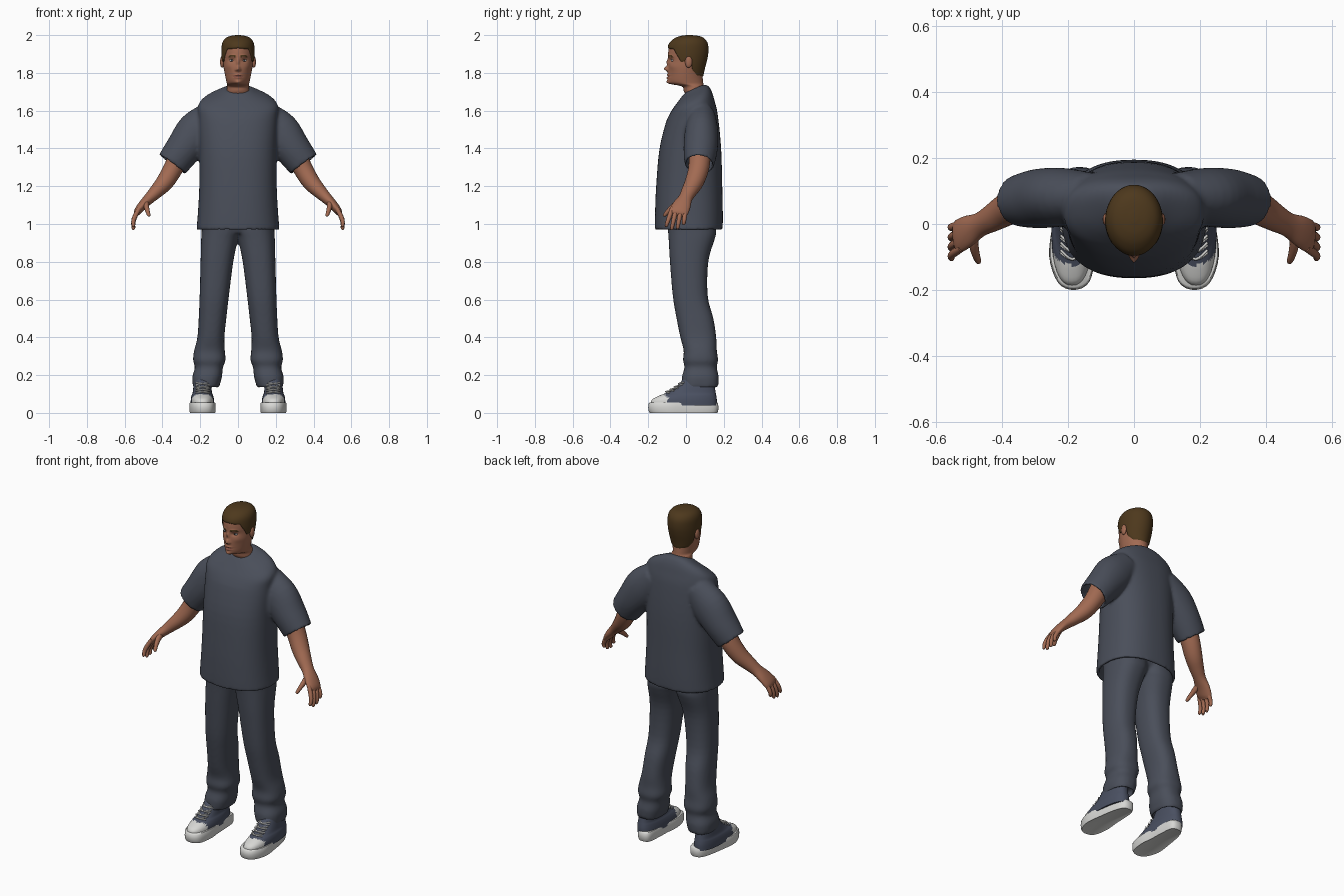
import bpy, bmesh
from math import sin, cos, pi, exp, radians
from mathutils import Vector

if "Cube" in bpy.data.objects:
    bpy.data.objects.remove(bpy.data.objects["Cube"])


def material(name, r, g, b):
    m = bpy.data.materials.new(name)
    m.use_nodes = True
    m.diffuse_color = (r, g, b, 1)
    bsdf = m.node_tree.nodes["Principled BSDF"]
    bsdf.inputs["Base Color"].default_value = (r, g, b, 1)
    bsdf.inputs["Roughness"].default_value = 0.8
    return m


CLOTH = material("slate cloth", .068, .077, .102)
SKIN = material("skin", .36, .145, .085)
HAIR = material("brown hair", .075, .04, .012)
LIP = material("lip", .27, .095, .065)
EYE = material("eye white", .45, .45, .45)
IRIS = material("dark iris", .03, .04, .05)
CANVAS = material("shoe canvas", .068, .08, .12)
WHITE = material("white rubber", .68, .68, .66)


def spline(rows, t):
    """Smooth interpolation of a table of rows at row index t."""
    last = len(rows) - 1
    i = min(int(t), last - 1)
    f = t - i
    a, b, c, d = (rows[min(max(k, 0), last)] for k in range(i - 1, i + 3))
    return [q + f * .5 * (r - p + f * (2 * p - 5 * q + 4 * r - s + f * (3 * (q - r) + s - p)))
            for p, q, r, s in zip(a, b, c, d)]


def samples(rows, steps):
    return [spline(rows, k / steps) for k in range((len(rows) - 1) * steps + 1)]


def power(v, p):
    return (1 if v > 0 else -1) * abs(v) ** (2 / p)


def slabs(rows, n=40, steps=4, p=2.4):
    """Level rings from rows of z, x range and y range."""
    return [[Vector(((x0 + x1) / 2 + (x1 - x0) / 2 * power(sin(2 * pi * k / n), p),
                     (y0 + y1) / 2 - (y1 - y0) / 2 * power(cos(2 * pi * k / n), p), z))
             for k in range(n)] for z, x0, x1, y0, y1 in samples(rows, steps)]


def tube(rows, n=16, steps=4):
    """Rings across a path from rows of x, y, z and two radii."""
    s = samples(rows, steps)
    pts = [Vector(r[:3]) for r in s]
    rings = []
    for i, (c, r) in enumerate(zip(pts, s)):
        t = (pts[min(i + 1, len(pts) - 1)] - pts[max(i - 1, 0)]).normalized()
        v = (Vector((0, 1, 0)) - t * t.y).normalized()
        u = t.cross(v)
        rings.append([c + u * r[3] * cos(2 * pi * k / n) + v * r[4] * sin(2 * pi * k / n)
                      for k in range(n)])
    return rings


def tuck(rings, depth, scale):
    """Turn the last ring inward to make a hollow hem."""
    def shrink(ring):
        c = sum(ring, Vector()) / len(ring)
        return [c + (p - c) * scale for p in ring]
    return rings + [shrink(rings[-1]), shrink(rings[-1 - depth])]


def flipped(rings):
    return [[Vector((-p.x, p.y, p.z)) for p in ring] for ring in rings]


def build(name, shells, mats, mirror=False, voxel=0, rule=None, angle=60):
    bm = bmesh.new()
    for rings in shells:
        vs = [[bm.verts.new(p) for p in ring] for ring in rings]
        n = len(vs[0])
        for a, b in zip(vs, vs[1:]):
            for k in range(n):
                bm.faces.new((a[k], a[(k + 1) % n], b[(k + 1) % n], b[k]))
        bm.faces.new(vs[0])
        bm.faces.new(vs[-1])
    bmesh.ops.recalc_face_normals(bm, faces=bm.faces)
    for f in bm.faces:
        f.smooth = True
        if rule:
            f.material_index = rule(f.calc_center_median())
    me = bpy.data.meshes.new(name)
    bm.to_mesh(me)
    bm.free()
    me.set_sharp_from_angle(angle=radians(angle))
    for m in mats:
        me.materials.append(m)
    ob = bpy.data.objects.new(name, me)
    bpy.context.scene.collection.objects.link(ob)
    if mirror:
        mod = ob.modifiers.new("Mirror", 'MIRROR')
        mod.use_mirror_merge = False
    if voxel:
        mod = ob.modifiers.new("Blend", 'REMESH')
        mod.mode = 'VOXEL'
        mod.voxel_size = voxel
        mod.use_smooth_shade = True
        mod = ob.modifiers.new("Soften", 'SMOOTH')
        mod.iterations = 5
    return ob


# Shirt: torso with a sloped neckline, and two sleeves
torso = slabs([(z, -w, w, y0, y1) for z, w, y0, y1 in (
    (1.715, .068, -.005, .09), (1.70, .10, -.025, .115), (1.67, .17, -.05, .135),
    (1.63, .21, -.075, .15), (1.56, .21, -.10, .17), (1.4, .205, -.14, .186),
    (1.2, .205, -.158, .192), (1.05, .213, -.164, .195), (.97, .22, -.164, .194))], n=56)
for ring in torso:
    for p in ring:
        p.z += .45 * (p.y - .04) * min(max((p.z - 1.55) / .15, 0), 1)
sleeve = tuck(tube([(.13, .085, 1.575, .085, .07), (.215, .082, 1.49, .11, .088),
                    (.29, .077, 1.395, .096, .09), (.35, .07, 1.315, .086, .078)], 32), 4, .84)
build("shirt", [tuck(torso, 4, .92), sleeve, flipped(sleeve)], [CLOTH], voxel=.009)

# Trousers: pelvis and two legs
leg = tuck(slabs([
    (1.06, -.02, .19, -.10, .15), (.96, -.012, .193, -.095, .16), (.92, .0, .195, -.092, .152),
    (.80, .025, .198, -.085, .118), (.62, .048, .203, -.07, .115), (.50, .062, .208, -.05, .145),
    (.40, .072, .215, -.03, .16), (.33, .07, .232, -.012, .163), (.28, .066, .238, -.016, .17),
    (.24, .08, .228, -.008, .163), (.19, .085, .242, -.022, .173), (.135, .1, .24, -.022, .17)]), 3, .86)
pelvis = slabs([(1.06, -.18, .18, -.095, .14), (1.0, -.18, .18, -.09, .14), (.95, -.12, .12, -.07, .11)])
build("trousers", [leg, flipped(leg), pelvis], [CLOTH], voxel=.009)

# Arms and hands
arm = tube([(.29, .075, 1.40, .06, .06), (.34, .068, 1.30, .052, .055), (.385, .045, 1.225, .047, .05),
            (.43, .018, 1.175, .038, .042), (.467, -.002, 1.138, .03, .037),
            (.505, -.022, 1.10, .024, .048), (.532, -.038, 1.065, .019, .05), (.54, -.044, 1.045, .008, .04)], 24)
hand = [arm]
for y, spread, tip in ((-.078, -.026, .985), (-.053, -.022, .97), (-.028, -.016, .974), (-.004, -.008, .995)):
    hand.append(tube([(.522, y + .005, 1.085, .011, .011), (.543, y + spread * .3, 1.045, .0125, .0125),
                      (.554, y + spread * .7, (1.045 + tip) / 2, .011, .011),
                      (.553, y + spread, tip + .006, .009, .009), (.551, y + spread, tip, .003, .003)], 12))
hand.append(tube([(.482, -.012, 1.125, .014, .02), (.486, -.055, 1.10, .015, .018),
                  (.480, -.09, 1.072, .012, .013), (.472, -.113, 1.047, .009, .009),
                  (.470, -.118, 1.041, .003, .003)], 12))
build("arms_and_hands", hand, [SKIN], mirror=True)

# Head and neck profile: z, front y, back y, half width, front taper
HEAD = [(1.64, .02, .11, .075, 0), (1.70, -.01, .10, .062, 0), (1.728, -.022, .095, .058, 0),
        (1.742, -.083, .092, .059, .4), (1.757, -.097, .09, .062, .32), (1.79, -.096, .088, .069, .22),
        (1.83, -.095, .095, .076, .14), (1.87, -.092, .105, .079, .1), (1.91, -.094, .112, .081, .08),
        (1.95, -.085, .11, .079, .04), (1.975, -.06, .095, .066, 0), (1.988, -.03, .07, .042, 0),
        (1.993, .005, .03, .01, 0)]
# Facial relief: x, z, width, height, depth
RELIEF = [(.03, 1.889, .02, .008, .005), (.033, 1.866, .015, .009, -.008), (0, 1.858, .008, .02, .010),
          (0, 1.822, .010, .012, .022), (.011, 1.816, .006, .006, .007), (.05, 1.835, .018, .018, .004),
          (0, 1.789, .018, .005, .006), (0, 1.774, .017, .005, .006), (0, 1.7815, .022, .0025, -.004),
          (0, 1.750, .018, .010, .008)]


def head_point(a, t):
    z, y0, y1, w, taper = spline(HEAD, t)
    front = max(cos(a), 0)
    p = Vector((w * sin(a) * (1 - taper * front ** 2), (y0 + y1) / 2 - (y1 - y0) / 2 * cos(a), z))
    if front > .1:
        p.y -= min(1, front * 2) * sum(
            d * exp(-((abs(p.x) - bx) / sx) ** 2 - ((z - bz) / sz) ** 2) for bx, bz, sx, sz, d in RELIEF)
    return p


def face_colour(c):
    x = abs(c.x)
    if c.y > -.04:
        return 0
    if (x / .025) ** 2 + ((c.z - 1.7815) / .0105) ** 2 < 1:
        return 1
    return 2 if .014 < x < .05 and abs(c.z - 1.889 + (x - .03) ** 2 * 6) < .0045 else 0


N = 144
angles = [2 * pi * k / N for k in range(N)]
head = [[head_point(a, k / 10) for a in angles] for k in range(10 * (len(HEAD) - 1) + 1)]
build("head", [head], [SKIN, LIP, HAIR], rule=face_colour)

# Hair: a shell over the skull that starts at the hairline
HAIRLINE = [(0, 8.5), (.8, 8.35), (1.05, 7.5), (1.25, 6.7), (1.5, 6.8), (1.75, 7), (1.95, 5.7), (2.3, 5), (3.15, 4.8)]


def hairline(a):
    a = min(a, 2 * pi - a)
    for (a0, h0), (a1, h1) in zip(HAIRLINE, HAIRLINE[1:]):
        if a <= a1:
            return h0 + (h1 - h0) * (a - a0) / (a1 - a0)


def hair_point(a, f, lift):
    h = hairline(a)
    p = head_point(a, h + (len(HEAD) - 1 - h) * f)
    return p + (p - Vector((0, .01, 1.88))).normalized() * lift


hair = [[hair_point(a, 0, -.004) for a in angles]]
hair += [[hair_point(a, k / 30, .007 if k else .004) for a in angles] for k in range(31)]
build("hair", [hair], [HAIR])


# Ears and eyes
def ball(name, centre, size, mats, rule=None):
    cx, cy, cz = centre
    rx, ry, rz = size
    rings = [[Vector((cx + rx * sin(v) * sin(u), cy - ry * cos(v), cz + rz * sin(v) * cos(u)))
              for u in (2 * pi * k / 24 for k in range(24))]
             for v in (pi * (j + .05) / 16.1 for j in range(17))]
    return build(name, [rings], mats, mirror=True, rule=rule)


ball("ears", (.084, .014, 1.858), (.011, .019, .031), [SKIN])
ball("eyes", (.033, -.0685, 1.866), (.0125, .0115, .0075), [EYE, IRIS],
     lambda c: int((c.x - .033) ** 2 + (c.z - 1.866) ** 2 < .00003 and c.y < -.0685))

# Shoes: sole from an outline, canvas upper with a rubber toe cap, laces
OUTLINE = [(.182, -.2), (.23, -.178), (.257, -.10), (.247, 0), (.23, .1), (.208, .158), (.172, .172),
           (.137, .155), (.128, .08), (.125, 0), (.118, -.09), (.135, -.175)]
loop = [spline(OUTLINE[-2:] + OUTLINE + OUTLINE[:3], 2 + k / 4) for k in range(4 * len(OUTLINE))]
sole = [[Vector((.187 + (x - .187) * s, y * s, z)) for x, y in loop]
        for z, s in ((.003, .9), (0, .96), (.01, .99), (.03, 1), (.05, .985), (.056, .95))]
build("shoe_soles", [sole], [WHITE], mirror=True, angle=50)
upper = slabs([(.04, .125, .25, -.188, .163), (.07, .127, .25, -.18, .163), (.092, .132, .246, -.14, .16),
               (.108, .138, .24, -.10, .157), (.14, .14, .236, -.05, .152), (.21, .143, .228, .01, .145)])
build("shoe_uppers", [upper], [CANVAS, WHITE], mirror=True,
      rule=lambda c: int(c.y < -.125 + 10 * (c.x - .187) ** 2))
laces = []
for y, z in ((-.105, .109), (-.082, .121), (-.06, .135), (-.036, .152)):
    for s in (-1, 1):
        laces.append(tube([(.187 - .036 * s, y + .018, z - .004, .004, .004), (.187, y - .002, z + .003, .004, .004),
                           (.187 + .036 * s, y + .026, z + .008, .004, .004)], 8))
build("shoe_laces", laces, [WHITE], mirror=True)
